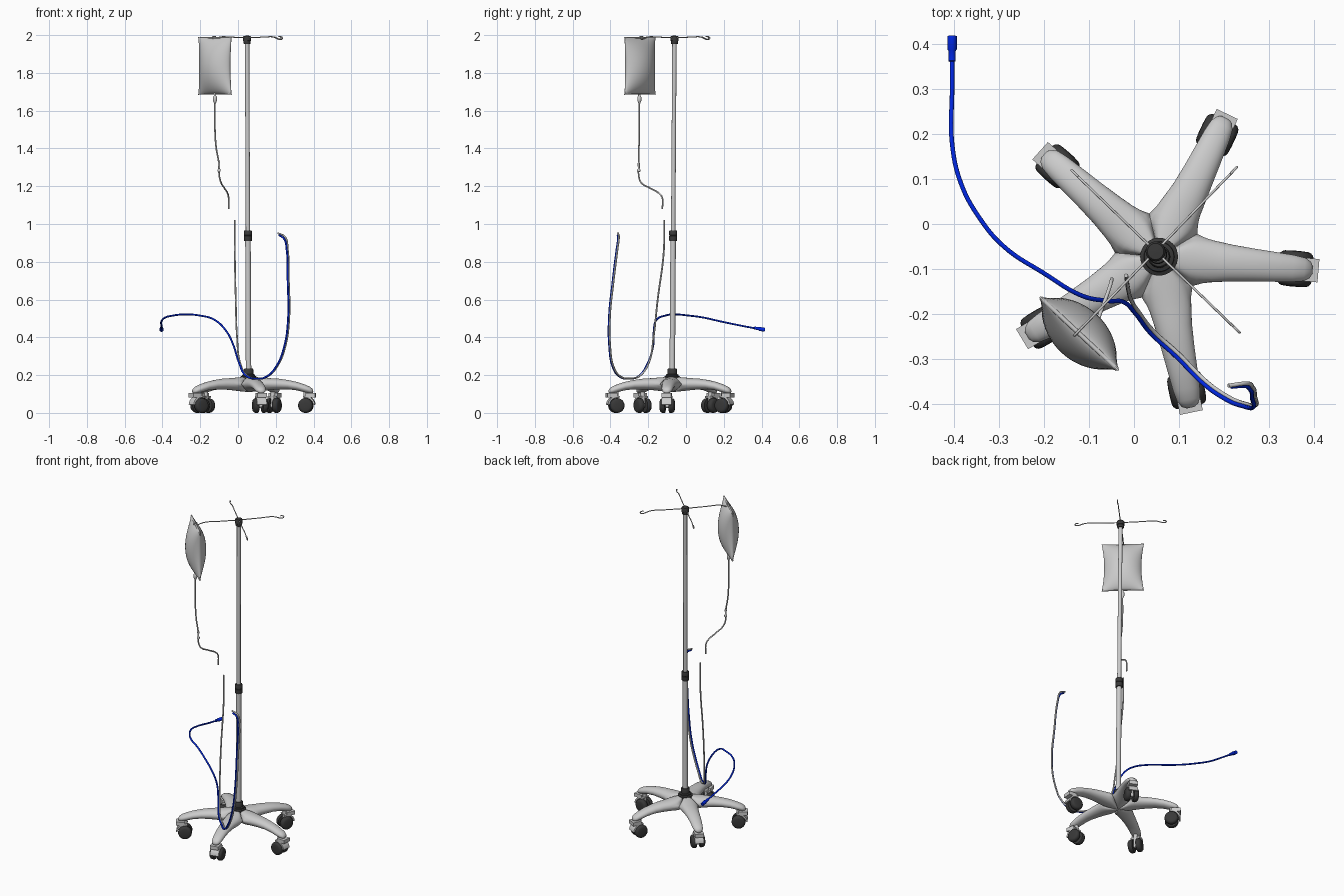
import bpy, bmesh, math
from mathutils import Vector, Matrix

if "Cube" in bpy.data.objects:
    bpy.data.objects.remove(bpy.data.objects["Cube"])

def material(name, c):
    m = bpy.data.materials.new(name)
    m.diffuse_color = (*c, 1)
    m.use_nodes = True
    m.node_tree.nodes["Principled BSDF"].inputs["Base Color"].default_value = m.diffuse_color
    return m

DARK = material("dark_plastic", (0.04, 0.04, 0.04))
BLUE = material("blue_tube", (0.0, 0.02, 0.75))
BASE, TOP = Vector((0.056, -0.073, 0.17)), Vector((0.048, -0.061, 2.0))

def pole_at(z):
    return BASE.lerp(TOP, (z - BASE.z) / (TOP.z - BASE.z))

def finish(ob, mat=None, angle=40):
    if mat:
        ob.data.materials.clear()
        ob.data.materials.append(mat)
    bpy.ops.object.select_all(action='DESELECT')
    ob.select_set(True)
    bpy.context.view_layer.objects.active = ob
    bpy.ops.object.shade_smooth_by_angle(angle=math.radians(angle))
    return ob

def from_bmesh(name, bm, mat=None, angle=40):
    bmesh.ops.remove_doubles(bm, verts=bm.verts, dist=0.0003)
    bmesh.ops.recalc_face_normals(bm, faces=bm.faces)
    me = bpy.data.meshes.new(name)
    bm.to_mesh(me)
    bm.free()
    ob = bpy.data.objects.new(name, me)
    bpy.context.collection.objects.link(ob)
    return finish(ob, mat, angle)

def add_loft(bm, rings, caps=False):
    rows = [[bm.verts.new(p) for p in ring] for ring in rings]
    n = len(rows[0])
    for a, b in zip(rows, rows[1:]):
        for i in range(n):
            bm.faces.new((a[i], a[(i + 1) % n], b[(i + 1) % n], b[i]))
    if caps:
        bm.faces.new(rows[0])
        bm.faces.new(rows[-1])

def turned(name, profile, matrix, mat=None, n=32):
    """Solid of revolution about local z; profile is (radius, height)."""
    bm = bmesh.new()
    add_loft(bm, [[matrix @ Vector((r * math.cos(2 * math.pi * i / n), r * math.sin(2 * math.pi * i / n), z))
                   for i in range(n)] for r, z in profile], True)
    return from_bmesh(name, bm, mat)

def tube(name, pts, radius, mat=None):
    cu = bpy.data.curves.new(name, 'CURVE')
    cu.dimensions = '3D'
    cu.bevel_depth, cu.bevel_resolution, cu.resolution_u = radius, 3, 8
    cu.use_fill_caps = True
    sp = cu.splines.new('BEZIER')
    sp.bezier_points.add(len(pts) - 1)
    for bp, p in zip(sp.bezier_points, pts):
        bp.co = p
        bp.handle_left_type = bp.handle_right_type = 'AUTO'
    ob = bpy.data.objects.new(name, cu)
    bpy.context.collection.objects.link(ob)
    bpy.ops.object.select_all(action='DESELECT')
    ob.select_set(True)
    bpy.context.view_layer.objects.active = ob
    bpy.ops.object.convert(target='MESH')
    return finish(bpy.context.object, mat)

# Five-legged base: each leg is a rounded loft whose root fills a 72 degree sector
VALLEY = 0.081
T36 = math.tan(math.radians(36))
# radius, half width, top z, bottom z
legs = [(VALLEY * f, VALLEY * f * T36, 0.192 - 0.004 * f, 0.110 + 0.006 * f) for f in (0.001, 0.3, 0.6, 0.8, 0.93, 1)]
legs += [(0.098, 0.0525, 0.187, 0.118), (0.12, 0.0465, 0.185, 0.121), (0.16, 0.041, 0.181, 0.124),
         (0.21, 0.0365, 0.174, 0.125), (0.26, 0.033, 0.163, 0.119), (0.30, 0.030, 0.150, 0.108),
         (0.325, 0.026, 0.139, 0.103), (0.338, 0.018, 0.129, 0.104), (0.343, 0.008, 0.120, 0.108)]
N = 16
# Leg direction, small sideways sweep of the outer leg (degrees)
ANGLES = list(zip((-5, 67, 139, 211, 283), (0, -2.5, -0.7, 0, -1.3)))

def leg_matrix(a, r, sweep):
    g = min(1, max(0, (r - VALLEY) / 0.10))
    return (Matrix.Translation((BASE.x, BASE.y, 0))
            @ Matrix.Rotation(math.radians(a + sweep * g * g * (3 - 2 * g)), 4, 'Z'))

bm = bmesh.new()
for a, sweep in ANGLES:
    rings = []
    for r, w, zt, zb in legs:
        k = math.sqrt(max(0, 1 - (r / VALLEY) ** 2))
        zm, h = (zt + zb) / 2, (zt - zb) / 2
        ring = []
        for side in (1, -1):
            for i in range(N + 1):
                s = side * math.cos(math.pi * i / N)
                f = k + (1 - k) * (1 - min(1, abs(s)) ** 2.2) ** 0.5
                ring.append(leg_matrix(a, r, sweep) @ Vector((r, s * w, zm + side * h * f)))
        rings.append(ring)
    add_loft(bm, rings)
    bm.faces.new([bm.verts.new(p) for p in rings[-1]])
bmesh.ops.remove_doubles(bm, verts=bm.verts, dist=0.0004)
bmesh.ops.delete(bm, geom=[f for f in bm.faces if f.calc_area() < 1e-9], context='FACES')
# Blend the creases where neighbouring legs meet
hub = [v for v in bm.verts if 0.01 < (v.co.xy - BASE.xy).length < 0.125]
for _ in range(14):
    bmesh.ops.smooth_vert(bm, verts=hub, factor=0.5, use_axis_x=True, use_axis_y=True, use_axis_z=True)
from_bmesh("star_base", bm, angle=80)

# Twin-wheel casters with hoods
for k, (a, sweep) in enumerate(ANGLES):
    rot = leg_matrix(a, 1, sweep) @ Matrix.Translation((0.304 + 1.5 * sweep / 1000, 0, 0.039))
    for side in (-1, 1):
        m = rot @ Matrix.Rotation(-side * math.pi / 2, 4, 'X')
        turned(f"caster_wheel_{k}_{side}", [(0.030, 0.009), (0.036, 0.010), (0.039, 0.014), (0.039, 0.025),
               (0.037, 0.032), (0.032, 0.037), (0.026, 0.039), (0.010, 0.040)], m, DARK)
    turned(f"caster_axle_{k}", [(0.012, -0.012), (0.012, 0.012)], rot @ Matrix.Rotation(math.pi / 2, 4, 'X'))
    turned(f"caster_stem_{k}", [(0.012, 0.0), (0.012, 0.085)], rot)
    bm = bmesh.new()
    rings = []
    for i in range(9):
        t = math.radians(105 - 100 * i / 8)
        c, s = math.cos(t), math.sin(t)
        rings.append([rot @ Vector((q * c, y, q * s)) for q, y in
                      ((0.042, -0.026), (0.051, -0.026), (0.051, 0.026), (0.042, 0.026))])
    add_loft(bm, rings, True)
    from_bmesh(f"caster_hood_{k}", bm)
    # Flat hood plate under the leg tip
    bpy.ops.mesh.primitive_cube_add(size=1)
    ob = bpy.context.object
    ob.name = f"caster_plate_{k}"
    ob.data.transform(rot @ Matrix.Translation((0.026, 0, 0.054)) @ Matrix.Diagonal((0.052, 0.052, 0.022, 1)))

# Pole and collars, leaning very slightly
axis = (TOP - BASE).to_track_quat('Z', 'Y').to_matrix().to_4x4()

def on_pole(z):
    return Matrix.Translation(pole_at(z)) @ axis

turned("lower_pole", [(0.0145, 0), (0.0145, 0.76)], on_pole(0.17))
turned("upper_pole", [(0.0115, 0), (0.0115, 1.05)], on_pole(0.93))
turned("base_collar", [(0.042, 0), (0.042, 0.015), (0.034, 0.019), (0.033, 0.025), (0.025, 0.028), (0.025, 0.051),
                       (0.022, 0.057), (0.014, 0.057)], on_pole(0.178), DARK)
turned("height_clamp", [(0.012, 0), (0.020, 0), (0.021, 0.003), (0.021, 0.027), (0.019, 0.029), (0.021, 0.031),
                        (0.021, 0.053), (0.019, 0.056), (0.012, 0.056)], on_pole(0.91), DARK)
turned("top_hub", [(0.016, 0), (0.019, 0.004), (0.019, 0.016), (0.022, 0.018), (0.022, 0.038),
                   (0.018, 0.044), (0.004, 0.045)], on_pole(1.952), DARK)

# Four hook arms ending in small loops
for k in range(4):
    d = Vector((math.cos(math.radians(46 + 90 * k)), math.sin(math.radians(46 + 90 * k)), 0))
    c = Vector((TOP.x, TOP.y, 0))
    tube(f"hook_arm_{k}", [c + d * r + Vector((0, 0, z)) for r, z in
         ((0, 1.987), (0.12, 1.989), (0.20, 1.990), (0.222, 1.984), (0.240, 1.978), (0.256, 1.979),
          (0.260, 1.985), (0.253, 1.991), (0.240, 1.992))], 0.0028)

# Fluid bag: pillow with pinched sides and flat seam
bag_m = Matrix.Translation((-0.122, -0.244, 1.837)) @ Matrix.Rotation(math.radians(-43), 4, 'Z')
G = 20
bm = bmesh.new()
for side in (-1, 1):
    grid = []
    for j in range(G + 1):
        v = -math.cos(math.pi * j / G)
        row = []
        for i in range(G + 1):
            u = -math.cos(math.pi * i / G)
            fu, fv = max(0, 1 - u * u), max(0, 1 - v * v)
            row.append(bm.verts.new(bag_m @ Vector((u * 0.120 * (1 - 0.12 * fv), side * (0.002 + 0.056 * (fu * fv) ** 0.68),
                                                    v * 0.153 * (1 - 0.04 * fu)))))
        grid.append(row)
    for j in range(G):
        for i in range(G):
            bm.faces.new((grid[j][i], grid[j][i + 1], grid[j + 1][i + 1], grid[j + 1][i]))
bmesh.ops.bridge_loops(bm, edges=[e for e in bm.edges if e.is_boundary])
from_bmesh("fluid_bag", bm, angle=50)
for z, n in ((0.147, "top"), (-0.147, "bottom")):
    tube(f"bag_{n}_seam", [bag_m @ Vector((x, 0, z)) for x in (-0.116, 0, 0.116)], 0.005)

# Drip chamber and upper line with its fitting
turned("drip_chamber", [(0.004, 0), (0.008, 0.010), (0.0105, 0.016), (0.0105, 0.036), (0.006, 0.042), (0.006, 0.060)],
       Matrix.Translation((-0.122, -0.247, 1.637)))
tube("upper_line", [(-0.122, -0.247, 1.65), (-0.122, -0.248, 1.5), (-0.115, -0.249, 1.40), (-0.101, -0.25, 1.32),
     (-0.099, -0.25, 1.255), (-0.09, -0.238, 1.22), (-0.072, -0.19, 1.19), (-0.054, -0.140, 1.16),
     (-0.050, -0.126, 1.14), (-0.050, -0.125, 1.08)], 0.0042)
turned("line_fitting", [(0.004, 0), (0.0085, 0.004), (0.0085, 0.012), (0.005, 0.018), (0.006, 0.045), (0.004, 0.055)],
       Matrix.Translation((-0.1, -0.25, 1.275)))

# Lower grey line and the blue line running beside it
lower = [(-0.018, -0.115, 1.02), (-0.017, -0.118, 0.85), (-0.012, -0.15, 0.6), (-0.005, -0.172, 0.4),
         (0.010, -0.195, 0.27), (0.045, -0.24, 0.2), (0.10, -0.29, 0.182), (0.16, -0.35, 0.195), (0.21, -0.385, 0.25),
         (0.25, -0.401, 0.35), (0.271, -0.403, 0.5), (0.269, -0.383, 0.7), (0.263, -0.362, 0.87),
         (0.25, -0.355, 0.93), (0.21, -0.36, 0.952)]
tube("lower_line", lower, 0.0047)
blue = [(-0.405, 0.41, 0.44), (-0.405, 0.3, 0.46), (-0.405, 0.18, 0.485), (-0.385, 0.09, 0.505), (-0.345, 0.015, 0.515),
        (-0.29, -0.05, 0.521), (-0.2, -0.11, 0.515), (-0.12, -0.158, 0.49), (-0.06, -0.171, 0.43), (-0.025, -0.173, 0.36)]
blue += [(x - 0.006, y - 0.005, z - 0.001) for x, y, z in lower[4:-2]]
blue += [(0.245, -0.360, 0.92), (0.217, -0.362, 0.942)]
tube("blue_line", blue, 0.0050, BLUE)
turned("blue_connector", [(0.005, -0.05), (0.008, -0.048), (0.008, -0.025), (0.0105, -0.022), (0.0105, 0.008), (0.007, 0.008)],
       Matrix.Translation((-0.405, 0.41, 0.441)) @ Vector((0, 1, -0.18)).to_track_quat('Z', 'Y').to_matrix().to_4x4(), BLUE)
